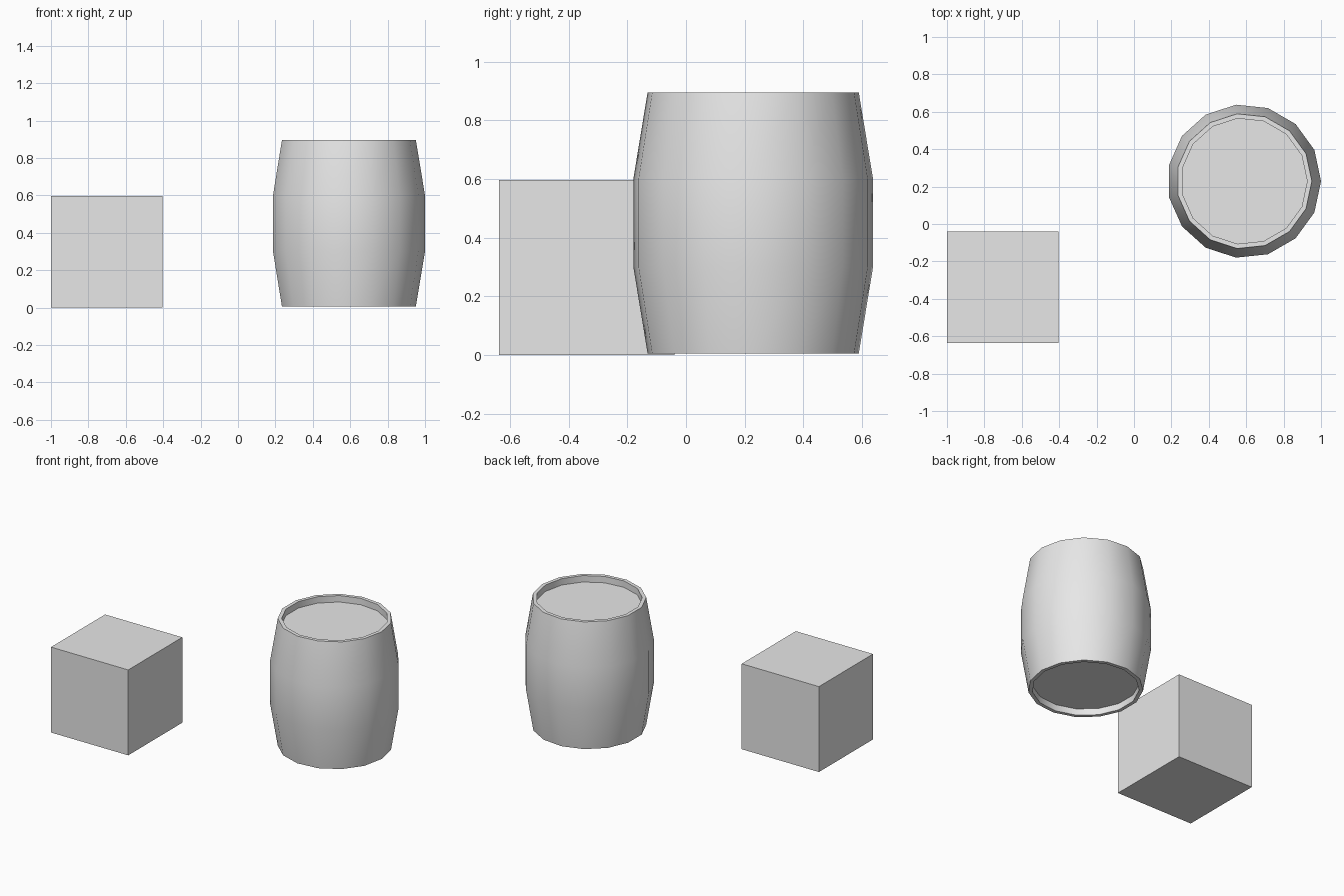
import bpy, bmesh, math

if "Cube" in bpy.data.objects:
    bpy.data.objects.remove(bpy.data.objects["Cube"])

grey = bpy.data.materials.new("light grey")
grey.diffuse_color = (0.8, 0.8, 0.8, 1)
grey.use_nodes = True
grey.node_tree.nodes["Principled BSDF"].inputs["Base Color"].default_value = grey.diffuse_color

def add_object(name, bm, location):
    bmesh.ops.recalc_face_normals(bm, faces=bm.faces[:])
    mesh = bpy.data.meshes.new(name)
    bm.to_mesh(mesh)
    bm.free()
    mesh.materials.append(grey)
    obj = bpy.data.objects.new(name, mesh)
    obj.location = location
    bpy.context.collection.objects.link(obj)
    return obj

# Plain crate
SIZE = 0.597
bm = bmesh.new()
bmesh.ops.create_cube(bm, size=SIZE)
add_object("crate", bm, (-1 + SIZE / 2, -0.637 + SIZE / 2, SIZE / 2))

# Barrel: 15-sided bulging shell with recessed top and bottom lids
SIDES = 15
profile = [(0.337, 0.051), (0.337, 0.006), (0.362, 0.006), (0.411, 0.302),
           (0.411, 0.599), (0.362, 0.895), (0.337, 0.895), (0.337, 0.850)]
bm = bmesh.new()
rings = []
for r, z in profile:
    rings.append([bm.verts.new((r * math.cos(i * math.tau / SIDES),
                                r * math.sin(i * math.tau / SIDES), z))
                  for i in range(SIDES)])
for lower, upper in zip(rings, rings[1:]):
    for i in range(SIDES):
        j = (i + 1) % SIDES
        bm.faces.new((lower[i], lower[j], upper[j], upper[i]))
bm.faces.new(rings[0][::-1])
bm.faces.new(rings[-1])
barrel = add_object("barrel", bm, (0.589, 0.229, 0))

# Smooth the staves, keep the rims sharp
bpy.ops.object.select_all(action='DESELECT')
barrel.select_set(True)
bpy.context.view_layer.objects.active = barrel
bpy.ops.object.shade_smooth_by_angle(angle=math.radians(30))
